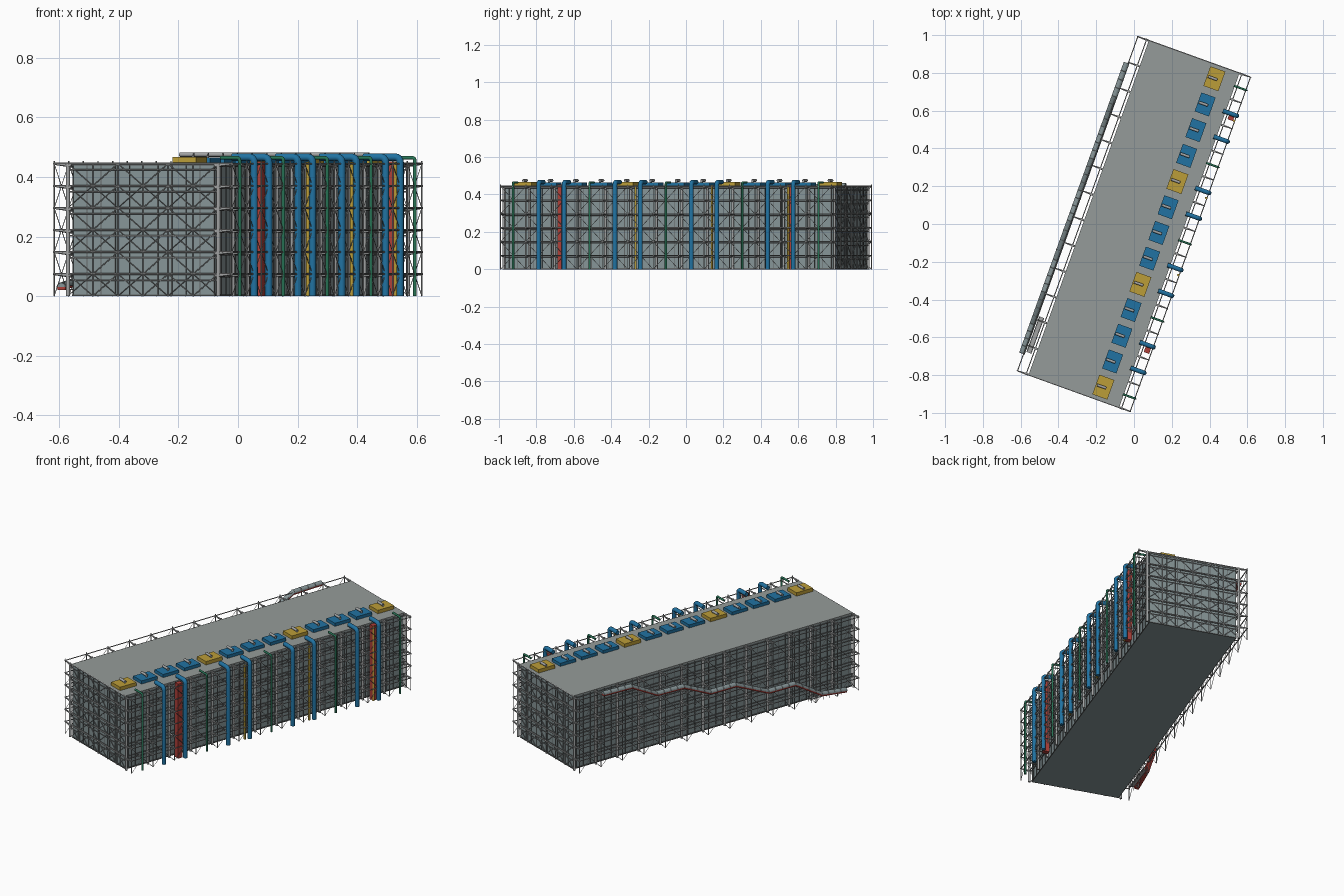
import bpy, bmesh, math
from mathutils import Vector, Matrix

if "Cube" in bpy.data.objects:
    bpy.data.objects.remove(bpy.data.objects["Cube"])

# Local frame: x = across the building, y = along it; everything is turned by TURN about z
TURN = -math.radians(19.8)
HX, HY, H = 0.255, 0.938, 0.446      # half width, half length, roof height
COL, OUT = 0.268, 0.317              # inner column line, outer tie line
BAY = 1.88 / 13
FRAMES = [(j - 6.5) * BAY for j in range(14)]
FLOORS = [0.074 * k for k in range(1, 7)]


def material(name, rgb):
    m = bpy.data.materials.new(name)
    m.diffuse_color = (*rgb, 1)
    m.use_nodes = True
    m.node_tree.nodes["Principled BSDF"].inputs["Base Color"].default_value = m.diffuse_color
    return m


GLASS = material("glass", (0.24, 0.30, 0.31))
ROOF = material("roof_grey", (0.30, 0.33, 0.32))
STEEL = material("steel", (0.36, 0.37, 0.37))
DARK = material("dark_steel", (0.12, 0.13, 0.13))
BLUE = material("blue", (0.015, 0.17, 0.36))
GREEN = material("green", (0.02, 0.17, 0.09))
YELLOW = material("yellow", (0.50, 0.34, 0.04))
RED = material("red", (0.42, 0.05, 0.04))


def finish(name, bm, mat, smooth=False):
    bmesh.ops.recalc_face_normals(bm, faces=bm.faces)
    me = bpy.data.meshes.new(name)
    bm.to_mesh(me)
    bm.free()
    ob = bpy.data.objects.new(name, me)
    ob.rotation_euler.z = TURN
    me.materials.append(mat)
    bpy.context.collection.objects.link(ob)
    if smooth:
        for p in me.polygons:
            p.use_smooth = len(p.vertices) == 4
    return ob


def box(bm, lo, hi):
    lo, hi = Vector(lo), Vector(hi)
    m = Matrix.Translation((lo + hi) / 2) @ Matrix.Diagonal((*(hi - lo), 1))
    bmesh.ops.create_cube(bm, size=1, matrix=m)


def rod(bm, a, b, r, n=6, r2=None):
    a, b = Vector(a), Vector(b)
    d = b - a
    m = Matrix.Translation((a + b) / 2) @ d.to_track_quat('Z', 'Y').to_matrix().to_4x4()
    bmesh.ops.create_cone(bm, cap_ends=True, segments=n, radius1=r,
                          radius2=r if r2 is None else r2, depth=d.length, matrix=m)


# Glazed body and roof slab
bm = bmesh.new()
box(bm, (-HX + .004, -HY + .004, 0), (HX - .004, HY - .004, H - .006))
finish("glazed_body", bm, GLASS)
bm = bmesh.new()
box(bm, (-HX, -HY, H - .008), (HX, HY, H))
finish("roof_slab", bm, ROOF)

# Mullions and floor edges on all four walls
bm = bmesh.new()
for z in [0.003] + FLOORS[:-1]:
    box(bm, (-HX, -HY, z - .003), (HX, HY, z + .003))
for s in (-1, 1):
    for k in range(40):
        y = -HY + (k + .5) * 2 * HY / 40
        box(bm, (s * (HX - .003) - .002, y - .0015, 0), (s * (HX - .003) + .002, y + .0015, H - .008))
    for k in range(11):
        x = -HX + .003 + k * (2 * HX - .006) / 10
        box(bm, (x - .0015, s * (HY - .003) - .002, 0), (x + .0015, s * (HY - .003) + .002, H - .008))
finish("mullions", bm, DARK)

# Main columns, bracket arms, outer tie rods, floor tubes
cols, arms, ties = bmesh.new(), bmesh.new(), bmesh.new()
for s in (-1, 1):
    for y in FRAMES:
        rod(cols, (s * COL, y, 0), (s * COL, y, H), .007, 10)
        rod(ties, (s * OUT, y, 0), (s * OUT, y, H + .008), .0025)
        for z in FLOORS:
            rod(arms, (s * (COL - .012), y, z - .006), (s * (OUT + .004), y, z), .0065, 6, .003)
    for z in FLOORS:
        rod(ties, (s * OUT, FRAMES[0], z), (s * OUT, FRAMES[-1], z), .003)
        rod(cols, (s * COL, FRAMES[0], z - .008), (s * COL, FRAMES[-1], z - .008), .003)
    # Bracing crosses spanning two floors in each bay
    for i in range(13):
        for k in range(3):
            z0, z1 = k * .148, (k + 1) * .148
            for ya, yb in ((FRAMES[i], FRAMES[i + 1]), (FRAMES[i + 1], FRAMES[i])):
                rod(ties, (s * OUT, ya, z0), (s * OUT, yb, z1), .0014, 4)
finish("columns", cols, STEEL, True)
finish("bracket_arms", arms, STEEL)
finish("tie_rods", ties, STEEL)

# End wall trusses
bm = bmesh.new()
for s in (-1, 1):
    y = s * (HY + .003)
    xs = [-COL + k * 2 * COL / 6 for k in range(7)]
    for z in FLOORS:
        rod(bm, (-OUT, y, z), (OUT, y, z), .0035)
        rod(bm, (-COL, y, z - .020), (COL, y, z - .020), .0025)
        for k in range(6):
            za, zb = (z - .074, z) if k % 2 else (z, z - .074)
            rod(bm, (xs[k], y, za), (xs[k + 1], y, zb), .002, 5)
    for x in xs[1:-1]:
        rod(bm, (x, y, 0), (x, y, H - .004), .002, 5)
    for k in range(0, 6, 2):
        for j in range(3):
            for a, b in ((k, k + 2), (k + 2, k)):
                rod(bm, (xs[a], y, j * .148), (xs[b], y, (j + 1) * .148), .0014, 4)
finish("end_trusses", bm, STEEL)

# Short stubs at half bays on the service side
bm = bmesh.new()
for i in range(-6, 7):
    rod(bm, (HX - .01, i * BAY, H - .004), (OUT + .01, i * BAY, H - .004), .003)
    for z in FLOORS[:-1]:
        rod(bm, (HX - .01, i * BAY, z), (OUT, i * BAY, z), .0025, 5)
finish("service_stubs", bm, STEEL)


def pipes(name, ys, x, r, top, x_in, mat):
    """Vertical pipes with an elbow turning onto the roof."""
    cu = bpy.data.curves.new(name, 'CURVE')
    cu.dimensions = '3D'
    cu.bevel_depth, cu.bevel_resolution, cu.use_fill_caps = r, 3, True
    e = r * 1.3
    for y in ys:
        pts = [(x, y, 0)]
        for k in range(5):
            a = k * math.pi / 8
            pts.append((x - e + e * math.cos(a), y, top - e + e * math.sin(a)))
        pts.append((x_in, y, top))
        sp = cu.splines.new('POLY')
        sp.points.add(len(pts) - 1)
        for p, c in zip(sp.points, pts):
            p.co = (*c, 1)
    cu.materials.append(mat)
    ob = bpy.data.objects.new(name, cu)
    ob.rotation_euler.z = TURN
    bpy.context.collection.objects.link(ob)


# Service pipes, risers and lift shafts
pipes("blue_ducts", [i * BAY for i in (-5, -4, -2, -1, 1, 2, 4, 5)], .318, .0125, .466, .24, BLUE)
pipes("green_pipes", [i * BAY for i in (-6, -3, 0, 3, 6)], .318, .006, .464, .25, GREEN)
bm = bmesh.new()
for i in (-1, 2, 5):
    rod(bm, (.312, i * BAY - .030, 0), (.312, i * BAY - .030, .45), .006, 8)
finish("yellow_risers", bm, YELLOW, True)
bm = bmesh.new()
for y in (-.605, .705):
    box(bm, (.278, y - .015, 0), (.308, y + .015, .452))
finish("lift_shafts", bm, RED)

# Roof plant boxes with a small pipe on each
blue, yellow, tops = bmesh.new(), bmesh.new(), bmesh.new()
for i in range(-6, 7):
    y = i * BAY
    if i % 4 == 2:
        box(yellow, (.098, y - .055, H), (.182, y + .055, .467))
    else:
        box(blue, (.10, y - .053, H), (.18, y + .053, .465))
    rod(tops, (.105, y, .475), (.155, y, .475), .0075, 10)
    box(tops, (.15, y - .005, .46), (.156, y + .005, .476))
finish("blue_plant_boxes", blue, BLUE)
finish("yellow_plant_boxes", yellow, YELLOW)
finish("plant_pipes", tops, STEEL, True)


# Stepped escalator tube: glazed vault above, red tray below
PATH = [(-.845, .03), (-.68, .05), (-.50, .16), (-.32, .162), (-.10, .262),
        (.07, .262), (.25, .345), (.43, .35), (.60, .44), (.79, .445)]
EX, R = -.326, .0155


def sweep(name, profile, mat):
    bm = bmesh.new()
    rings = [[bm.verts.new((EX + px, y, z + pz)) for px, pz in profile] for y, z in PATH]
    n = len(profile)
    for a, b in zip(rings, rings[1:]):
        for k in range(n):
            bm.faces.new((a[k], a[(k + 1) % n], b[(k + 1) % n], b[k]))
    bm.faces.new(rings[0])
    bm.faces.new(rings[-1])
    return finish(name, bm, mat)


vault = [(R * math.cos(k * math.pi / 8), R * math.sin(k * math.pi / 8)) for k in range(9)]
tray = [(-R, 0), (-R * .8, -.010), (R * .8, -.010), (R, 0)]
sweep("escalator_vault", vault, GLASS)
sweep("escalator_tray", tray, RED)

# Vault ribs and the entrance gangway
bm = bmesh.new()
for (ya, za), (yb, zb) in zip(PATH, PATH[1:]):
    for t in (0, .25, .5, .75):
        y, z = ya + (yb - ya) * t, za + (zb - za) * t
        for (ax, az), (bx, bz) in zip(vault, vault[1:]):
            rod(bm, (EX + ax, y, z + az), (EX + bx, y, z + bz), .0012, 4)
finish("escalator_ribs", bm, STEEL)
bm = bmesh.new()
box(bm, (-.305, -.83, .02), (-.28, -.63, .024))
for x in (-.305, -.28):
    rod(bm, (x, -.83, .036), (x, -.63, .036), .0015, 5)
    for k in range(6):
        rod(bm, (x, -.83 + k * .04, 0), (x, -.83 + k * .04, .036), .0015, 5)
finish("entrance_gangway", bm, STEEL)
